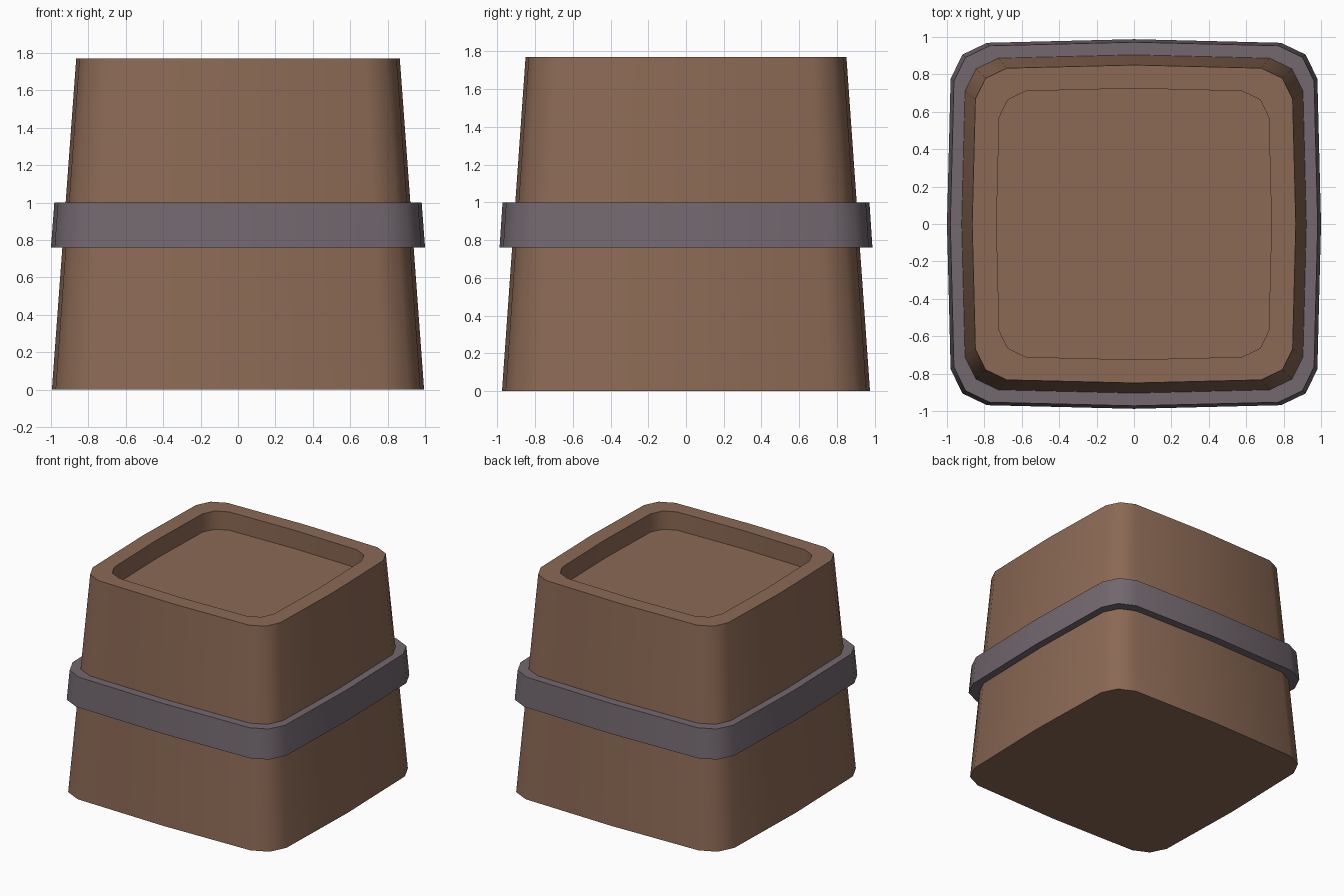
import bpy, bmesh, math

if "Cube" in bpy.data.objects:
    bpy.data.objects.remove(bpy.data.objects["Cube"])

SEGMENTS = 16
POWER = 8          # squareness of the rounded-square outline


def material(name, rgb):
    m = bpy.data.materials.new(name)
    m.diffuse_color = (*rgb, 1)
    m.use_nodes = True
    m.node_tree.nodes["Principled BSDF"].inputs["Base Color"].default_value = m.diffuse_color
    return m


def loop(bm, hx, hy, z):
    """One rounded-square ring of vertices with half sizes hx, hy."""
    ring = []
    for i in range(SEGMENTS):
        t = 2 * math.pi * i / SEGMENTS
        c, s = math.cos(t), math.sin(t)
        x = math.copysign(abs(c) ** (2 / POWER), c) if abs(c) > 1e-6 else 0
        y = math.copysign(abs(s) ** (2 / POWER), s) if abs(s) > 1e-6 else 0
        ring.append(bm.verts.new((hx * x, hy * y, z)))
    return ring


def loft(name, sections, mat, closed=False):
    """Skin a list of (half x, half y, z) rings; cap the ends or close on itself."""
    bm = bmesh.new()
    rings = [loop(bm, *s) for s in sections]
    pairs = list(zip(rings, rings[1:]))
    if closed:
        pairs.append((rings[-1], rings[0]))
    else:
        bm.faces.new(rings[0][::-1])
        bm.faces.new(rings[-1])
    for a, b in pairs:
        for i in range(SEGMENTS):
            j = (i + 1) % SEGMENTS
            bm.faces.new((a[i], a[j], b[j], b[i]))
    bmesh.ops.recalc_face_normals(bm, faces=bm.faces)
    mesh = bpy.data.meshes.new(name)
    bm.to_mesh(mesh)
    bm.free()
    mesh.materials.append(mat)
    ob = bpy.data.objects.new(name, mesh)
    bpy.context.collection.objects.link(ob)
    bpy.ops.object.select_all(action='DESELECT')
    ob.select_set(True)
    bpy.context.view_layer.objects.active = ob
    bpy.ops.object.shade_smooth_by_angle(angle=math.radians(45))
    return ob


brown = material("brown", (0.258, 0.141, 0.089))
grey = material("purple_grey", (0.168, 0.138, 0.159))

# Tapered block with a shallow recess in its top
loft("tapered_block", [
    (0.995, 0.975, 0.0),
    (0.865, 0.85, 1.77),
    (0.735, 0.725, 1.77),
    (0.735, 0.725, 1.62),
], brown)

# Band wrapped around the middle
loft("middle_band", [
    (1.0, 0.988, 0.76),
    (0.982, 0.972, 1.0),
    (0.915, 0.897, 1.0),
    (0.93, 0.912, 0.76),
], grey, closed=True)
